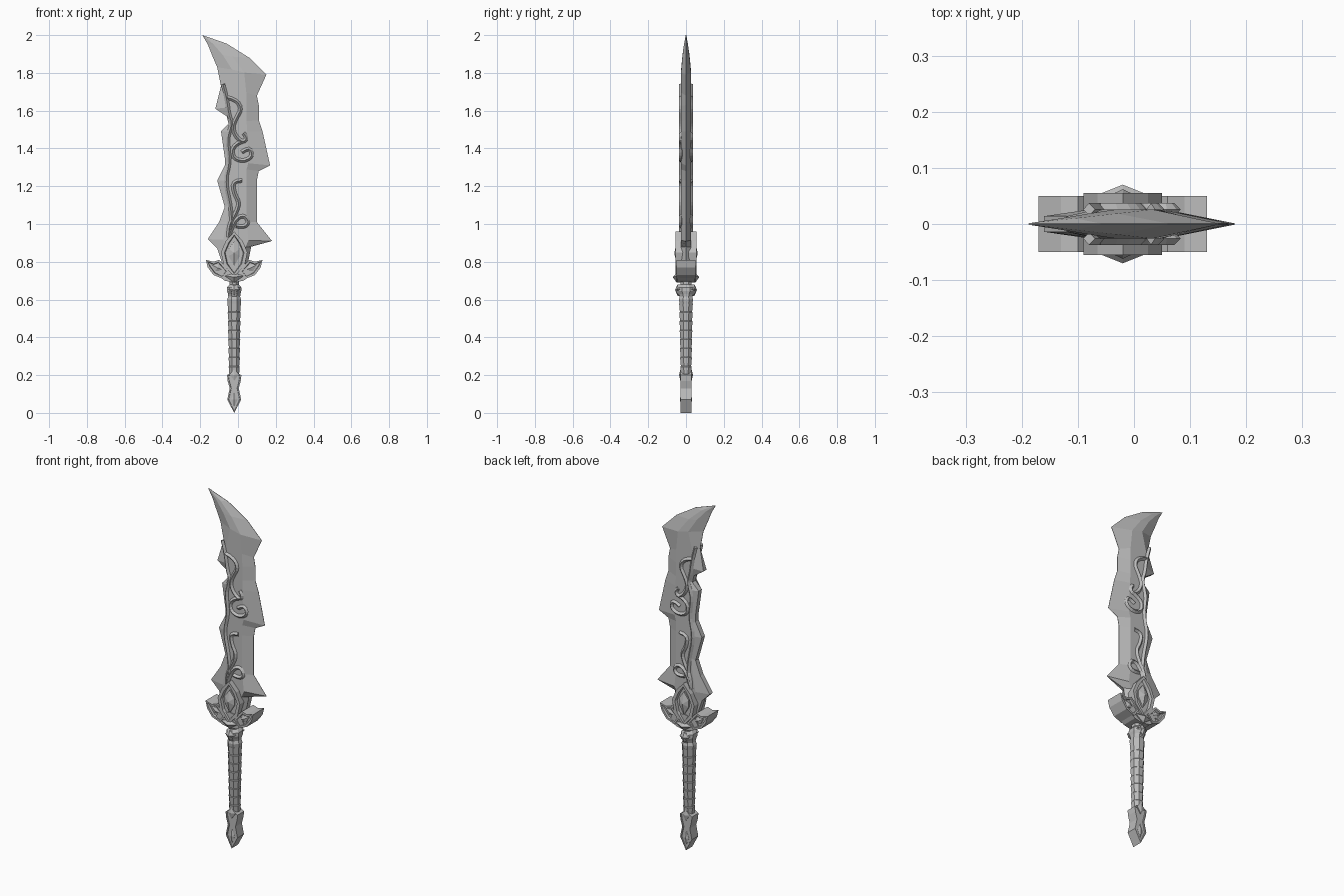
import bpy, bmesh, math

if "Cube" in bpy.data.objects:
    bpy.data.objects.remove(bpy.data.objects["Cube"], do_unlink=True)

steel = bpy.data.materials.new("grey steel")
steel.use_nodes = True
GREY = (0.5, 0.5, 0.5, 1)
steel.diffuse_color = GREY
steel.node_tree.nodes["Principled BSDF"].inputs["Base Color"].default_value = GREY
AXIS = -0.02  # centre line of hilt and guard


def finish(name, bm):
    """Turn a bmesh into a flat shaded steel object."""
    bmesh.ops.recalc_face_normals(bm, faces=bm.faces)
    mesh = bpy.data.meshes.new(name)
    bm.to_mesh(mesh)
    bm.free()
    mesh.materials.append(steel)
    ob = bpy.data.objects.new(name, mesh)
    bpy.context.collection.objects.link(ob)
    return ob


def mirrored(half):
    """Close a half outline, given top to bottom, across the centre line."""
    return half + [(-x, z) for x, z in reversed(half) if x > 0]


def loft(bm, rings):
    """Skin a list of equal vertex rings and cap both ends."""
    rings = [[bm.verts.new(p) for p in ring] for ring in rings]
    n = len(rings[0])
    for low, high in zip(rings, rings[1:]):
        for i in range(n):
            j = (i + 1) % n
            bm.faces.new((low[i], low[j], high[j], high[i]))
    return [bm.faces.new(rings[0]), bm.faces.new(rings[-1])]


def plate(name, outline, depth, rim=0, recess=0, peak=0, side=1):
    """Extrude an x-z outline through y, with a raised rim or a pointed facet."""
    bm = bmesh.new()
    caps = loft(bm, [[(AXIS + side * x, y, z) for x, z in outline] for y in (-depth, depth)])
    bmesh.ops.recalc_face_normals(bm, faces=bm.faces)
    if rim:
        bmesh.ops.inset_individual(bm, faces=caps, thickness=rim)
        bmesh.ops.inset_individual(bm, faces=caps, thickness=rim / 4, depth=-recess)
    if peak:
        poked = bmesh.ops.poke(bm, faces=caps)
        for v in poked["verts"]:
            v.co.y = math.copysign(peak, v.co.y)
    return finish(name, bm)


def turned(name, profile, sides=8):
    """Stack octagonal rings given as height, x radius, y radius."""
    bm = bmesh.new()
    turns = [math.tau * (i + 0.5) / sides for i in range(sides)]
    loft(bm, [[(AXIS + rx * math.cos(a) * 1.06, ry * math.sin(a) * 1.06, z) for a in turns]
              for z, rx, ry in profile])
    return finish(name, bm)


# Blade: spine x, z and cutting edge x, z from the guard upward
edges = [
    (-.08, .78, .05, .78), (-.11, .87, .07, .88), (-.16, .92, .18, .91),
    (-.1, 1.01, .1, 1.01), (-.07, 1.09, .1, 1.12), (-.11, 1.23, .1, 1.23),
    (-.07, 1.31, .11, 1.28), (-.07, 1.35, .17, 1.31), (-.09, 1.49, .13, 1.49),
    (-.05, 1.53, .11, 1.55), (-.06, 1.57, .11, 1.59), (-.12, 1.61, .11, 1.63),
    (-.09, 1.73, .1, 1.68), (-.11, 1.83, .15, 1.79), (-.14, 1.9, .06, 1.88),
    (-.16, 1.95, -.06, 1.955), (-.188, 2, -.18, 1.997)]
rings = []
for lx, lz, rx, rz in edges:
    lower = lz < 1.75
    thick = 0.026 if lower else min(0.026, (2.01 - lz) * 0.17)
    spine = 0.014 if lz < 1.7 else 0.001
    if lower:
        a, b = lx * 0.3 - 0.03, 0.03 + rx * 0.14
    else:
        a, b = lx + (rx - lx) * 0.3, lx + (rx - lx) * 0.55
    za, zb = lz + (rz - lz) * 0.3, lz + (rz - lz) * 0.7
    rings.append([(lx, -spine, lz), (a, -thick, za), (b, -thick, zb), (rx, -.001, rz),
                  (rx, .001, rz), (b, thick, zb), (a, thick, za), (lx, spine, lz)])
bm = bmesh.new()
loft(bm, rings)
finish("blade", bm)

# Raised scrollwork on both blade faces
scrolls = {
    "spine_vine": [(-.08, 1.74), (-.06, 1.67), (-.05, 1.58), (-.03, 1.53), (-.06, 1.45),
                   (-.04, 1.34), (-.07, 1.23), (-.04, 1.1), (-.03, .98), (-.05, .93)],
    "upper_scroll": [(-.06, 1.67), (-.01, 1.66), (.02, 1.61), (-.01, 1.56), (-.03, 1.51),
                     (-.01, 1.46), (.03, 1.43), (.05, 1.46), (.03, 1.48)],
    "hook_scroll": [(.03, 1.44), (-.03, 1.42), (-.03, 1.35), (.03, 1.33), (.08, 1.36),
                    (.06, 1.41), (.02, 1.38)],
    "lower_scroll": [(.02, 1.23), (-.03, 1.23), (-.02, 1.16), (.01, 1.11), (-.02, 1.04),
                     (-.05, .99), (-.05, .93)],
    "root_curl": [(-.04, .96), (-.02, 1.02), (.03, 1.05), (.06, 1.01), (.03, .98), (-.01, .99)]}
for name, path in scrolls.items():
    for label, side in (("front", -1), ("back", 1)):
        curve = bpy.data.curves.new(name, "CURVE")
        curve.dimensions = "3D"
        curve.bevel_depth = 0.011
        curve.bevel_resolution = 0
        curve.use_fill_caps = True
        spline = curve.splines.new("NURBS")
        spline.points.add(len(path) - 1)
        for point, (x, z) in zip(spline.points, path):
            point.co = (x, side * 0.026, z, 1)
        spline.order_u = 3
        spline.use_endpoint_u = True
        spline.resolution_u = 3
        helper = bpy.data.objects.new("scroll_path", curve)
        bpy.context.collection.objects.link(helper)
        bpy.context.view_layer.update()
        evaluated = helper.evaluated_get(bpy.context.evaluated_depsgraph_get())
        bm = bmesh.new()
        bm.from_mesh(evaluated.to_mesh())
        bpy.data.objects.remove(helper, do_unlink=True)
        for face in bm.faces:
            face.smooth = False
        finish(f"{label}_{name}", bm)

# Guard: central petal, gem, hub and two curled side petals
petal = mirrored([(0, .96), (.045, .91), (.07, .85), (.055, .78), (0, .72)])
plate("centre_petal", petal, 0.055, rim=0.018, recess=0.015)
gem = mirrored([(0, .91), (.03, .87), (.03, .83), (0, .78)])
plate("centre_gem", gem, 0.048, peak=0.062)
hub = mirrored([(0, .78), (.07, .77), (.09, .73), (.05, .7), (0, .69)])
plate("guard_hub", hub, 0.044)
plate("guard_leaf", mirrored([(0, .74), (.05, .725), (0, .69)]), 0.05, peak=0.07)
lobe = [(.03, .75), (.06, .79), (.08, .81), (.11, .8), (.15, .81), (.14, .77),
        (.11, .73), (.06, .71)]
leaf = [(.055, .755), (.085, .785), (.12, .785), (.1, .75)]
for label, side in (("left", 1), ("right", -1)):
    plate(label + "_petal", lobe, 0.05, rim=0.012, recess=0.012, side=side)
    plate(label + "_petal_gem", leaf, 0.042, peak=0.05, side=side)

# Collar between guard and grip
turned("collar", [(.57, .034, .034), (.6, .038, .038), (.615, .032, .034), (.63, .034, .04),
                  (.645, .038, .053), (.665, .038, .048), (.68, .025, .03), (.71, .026, .03)])
plate("collar_gem", mirrored([(0, .68), (.03, .655), (0, .62)]), 0.045, peak=0.058)

# Grip: overlapping wrapped bands
bands = 8
profile = []
for i in range(bands):
    z, r = 0.2 + i * 0.048, 0.026 + i * 0.0009
    profile += [(z, r, r + .001), (z + 0.044, r + .004, r + .005)]
turned("grip", profile)

# Pommel: flared collar and a flat diamond end
outline = mirrored([(0, .22), (.038, .2), (.035, .17), (.024, .13), (.037, .07), (0, .0)])
plate("pommel", outline, 0.029, rim=0.007, recess=0.004)
plate("pommel_gem", mirrored([(0, .11), (.017, .07), (0, .03)]), 0.026, peak=0.032)
plate("pommel_leaf", mirrored([(0, .23), (.025, .205), (0, .17)]), 0.03, peak=0.037)
